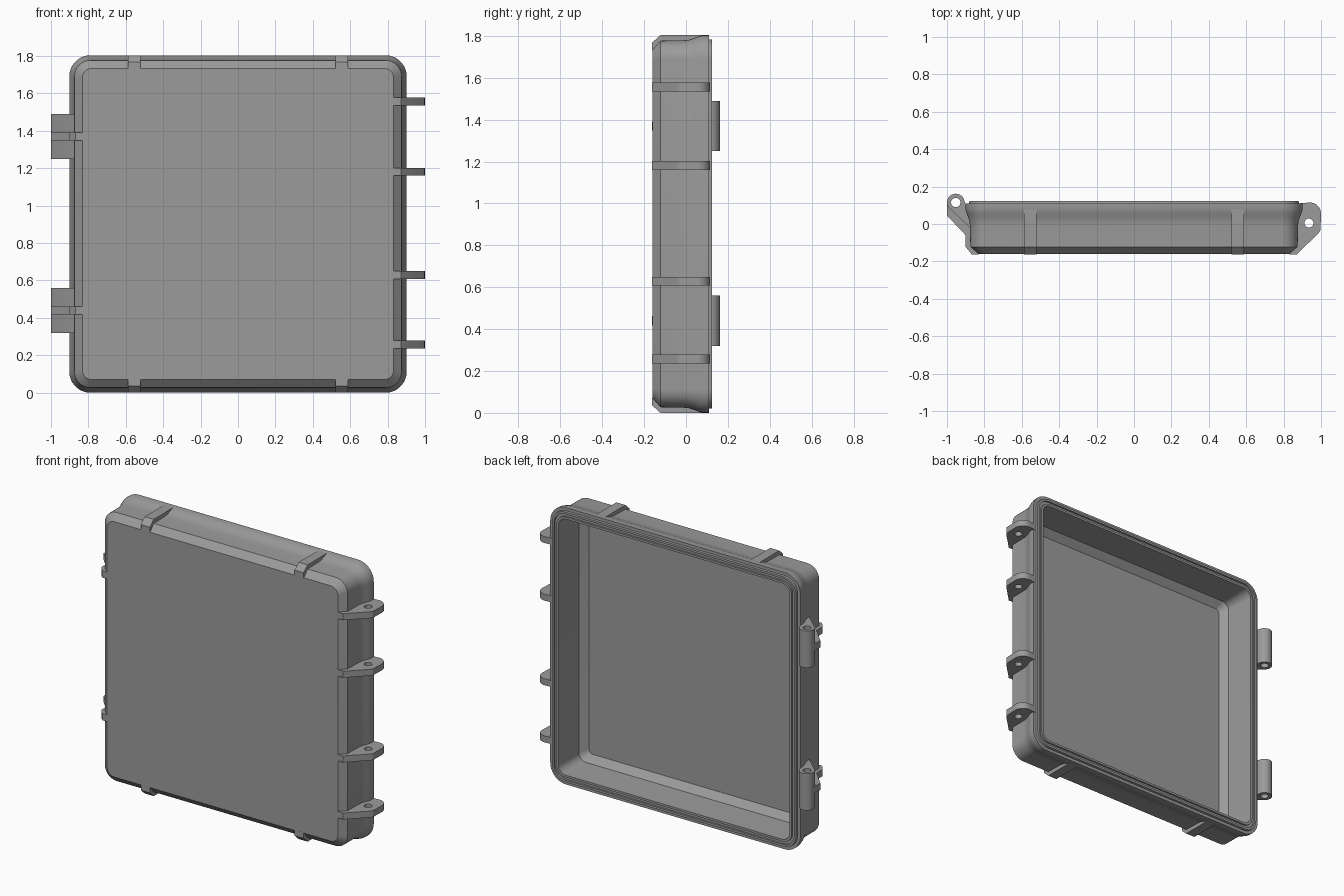
import bpy, bmesh, math
from mathutils import Matrix, Vector

if "Cube" in bpy.data.objects:
    bpy.data.objects.remove(bpy.data.objects["Cube"])

CZ = 0.902  # height of the lid centre
mat = bpy.data.materials.new("grey_plastic")
mat.diffuse_color = (0.33, 0.33, 0.33, 1)
mat.use_nodes = True
mat.node_tree.nodes["Principled BSDF"].inputs["Base Color"].default_value = mat.diffuse_color


def finish(name, mesh, angle=30):
    obj = bpy.data.objects.new(name, mesh)
    bpy.context.collection.objects.link(obj)
    mesh.materials.clear()
    mesh.materials.append(mat)
    bpy.ops.object.select_all(action='DESELECT')
    obj.select_set(True)
    bpy.context.view_layer.objects.active = obj
    bpy.ops.object.shade_smooth_by_angle(angle=math.radians(angle))
    return obj


def arc(cx, cy, r, a0, a1, n=14):
    angles = [math.radians(a0 + (a1 - a0) * i / n) for i in range(n + 1)]
    return [(cx + r * math.cos(a), cy + r * math.sin(a)) for a in angles]


def plate(name, loops, thickness, matrix):
    """Extruded flat profile; any loop after the first is a hole."""
    cu = bpy.data.curves.new(name, 'CURVE')
    cu.dimensions, cu.fill_mode, cu.extrude = '2D', 'BOTH', thickness / 2
    for pts in loops:
        sp = cu.splines.new('POLY')
        sp.points.add(len(pts) - 1)
        for p, (x, y) in zip(sp.points, pts):
            p.co = (x, y, 0, 1)
        sp.use_cyclic_u = True
    tmp = bpy.data.objects.new("tmp", cu)
    bpy.context.collection.objects.link(tmp)
    dg = bpy.context.evaluated_depsgraph_get()
    mesh = bpy.data.meshes.new_from_object(tmp.evaluated_get(dg))
    bpy.data.objects.remove(tmp)
    bm = bmesh.new()
    bm.from_mesh(mesh)
    bmesh.ops.remove_doubles(bm, verts=bm.verts, dist=1e-5)
    bm.transform(matrix)
    bmesh.ops.recalc_face_normals(bm, faces=bm.faces)
    bm.to_mesh(mesh)
    bm.free()
    return finish(name, mesh)


# Hollow lid: rounded-square rings (y, half size, corner radius),
# from the front face, around the rim, to the inner floor
rings = [
    (-0.16, 0.832, 0.05), (-0.122, 0.875, 0.085), (-0.01, 0.877, 0.09),
    (0.015, 0.880, 0.092), (0.04, 0.888, 0.10), (0.06, 0.896, 0.107),
    (0.08, 0.902, 0.113), (0.11, 0.902, 0.113), (0.11, 0.882, 0.095),
    (0.124, 0.880, 0.093), (0.124, 0.866, 0.08), (0.112, 0.866, 0.08),
    (0.112, 0.848, 0.065), (0.124, 0.848, 0.065), (0.124, 0.834, 0.055),
    (-0.08, 0.828, 0.05), (-0.12, 0.785, 0.03),
]
bm = bmesh.new()
loops = []
for y, h, r in rings:
    c = h - r
    loop = []
    for k, (sx, sz) in enumerate([(1, 1), (-1, 1), (-1, -1), (1, -1)]):
        for x, z in arc(sx * c, sz * c, r, 90 * k, 90 * k + 90, 9):
            loop.append(bm.verts.new((x, y, CZ + z)))
    loops.append(loop)
for a, b in zip(loops, loops[1:]):
    for i in range(len(a)):
        j = (i + 1) % len(a)
        bm.faces.new((a[i], a[j], b[j], b[i]))
bm.faces.new(loops[0])
bm.faces.new(loops[-1])
bmesh.ops.recalc_face_normals(bm, faces=bm.faces)
lid = bpy.data.meshes.new("lid_shell")
bm.to_mesh(lid)
bm.free()
finish("lid_shell", lid)

# Latch ears on the right side
ear = [(0.83, -0.162), (0.872, -0.162), (0.988, -0.047), (0.997, -0.033)]
ear += arc(0.94, 0.055, 0.06, 0, 90, 10)
ear += [(0.89, 0.111), (0.86, 0.06), (0.86, -0.11)]
ear_hole = arc(0.935, 0.005, 0.024, 0, 345, 23)
for z in (0.257, 0.629, 1.181, 1.556):
    plate("latch_ear", [ear, ear_hole], 0.042, Matrix.Translation((0, 0, z)))

# Hinge barrels with webs and ribs on the left side
hx, hy, hr = -0.953, 0.115, 0.047
pin_hole = arc(hx, hy, 0.025, 0, 345, 23)
barrel = arc(hx, hy, hr, 0, 215, 18) + [(-0.865, -0.03), (-0.865, 0.06)]
rib = arc(hx, hy, hr, 0, 180) + [
    (-1.0, 0.045), (-0.9, -0.06), (-0.9, -0.122), (-0.868, -0.162),
    (-0.83, -0.162), (-0.86, -0.11), (-0.86, 0.06)]
for z in (0.44, 1.37):
    plate("hinge_barrel", [barrel, pin_hole], 0.24, Matrix.Translation((0, 0, z)))
    plate("hinge_rib", [rib, pin_hole], 0.044, Matrix.Translation((0, 0, z)))

# Ribs across the top and bottom edges, profile in (y, z)
edge_rib = [(-0.162, 0.83), (-0.162, 0.866), (-0.122, 0.902), (0.082, 0.902),
            (0.06, 0.855), (-0.11, 0.855)]
turn = Matrix(((0, 0, 1, 0), (1, 0, 0, 0), (0, 1, 0, 0), (0, 0, 0, 1)))
for side, label in ((1, "top_rib"), (-1, "bottom_rib")):
    prof = [(y, side * z) for y, z in edge_rib]
    for x in (-0.555, 0.555):
        plate(label, [prof], 0.065, Matrix.Translation((x, 0, CZ)) @ turn)
